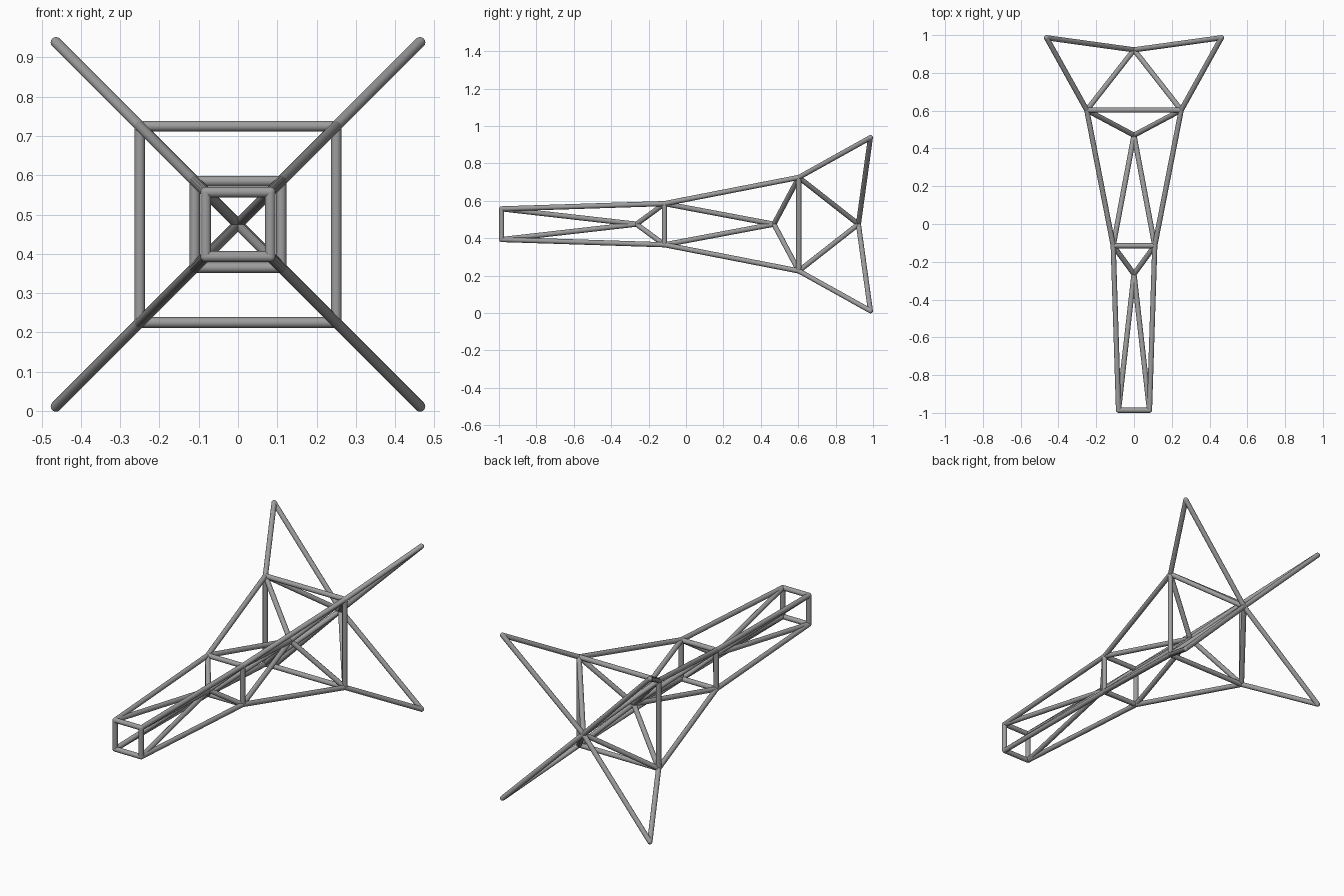
import bpy
from mathutils import Vector

cube = bpy.data.objects.get("Cube")
if cube:
    bpy.data.objects.remove(cube, do_unlink=True)

RADIUS = 0.0137
AXIS_Z = 0.475

steel = bpy.data.materials.new("grey steel")
steel.use_nodes = True
grey = (0.34, 0.34, 0.34, 1)
steel.diffuse_color = grey
steel.node_tree.nodes["Principled BSDF"].inputs["Base Color"].default_value = grey


def finish(name):
    obj = bpy.context.object
    obj.name = name
    obj.data.materials.append(steel)
    bpy.ops.object.shade_smooth_by_angle(angle=0.8)


def strut(name, a, b):
    d = b - a
    bpy.ops.mesh.primitive_cylinder_add(
        vertices=12, radius=RADIUS, depth=d.length, location=(a + b) / 2,
        rotation=d.to_track_quat("Z", "Y").to_euler())
    finish(name)


def joint(name, p):
    bpy.ops.mesh.primitive_uv_sphere_add(
        segments=12, ring_count=8, radius=RADIUS, location=p)
    finish(name)


def square(half, y):
    return [Vector((sx * half, y, AXIS_Z + sz * half))
            for sx, sz in ((1, 1), (-1, 1), (-1, -1), (1, -1))]


# Square frames along the axis, ending in four splayed tips
front = square(0.082, -0.986)
middle = square(0.11, -0.115)
rear = square(0.25, 0.603)
tips = square(0.463, 0.986)
stations = {"front": front, "middle": middle, "rear": rear, "tip": tips}

# Nodes on the centre line where the braces cross
hubs = [Vector((0, y, AXIS_Z)) for y in (-0.265, 0.47, 0.922)]

for name, corners in stations.items():
    for i, p in enumerate(corners):
        joint(name + "_joint", p)
        if name != "tip":
            strut(name + "_frame_bar", p, corners[(i + 1) % 4])

# Long rails and the braces from each bay's corners to its hub
bays = zip(("front", "middle", "rear"), (front, middle, rear),
           (middle, rear, tips), hubs)
for name, start, end, hub in bays:
    joint(name + "_hub", hub)
    for a, b in zip(start, end):
        strut(name + "_rail", a, b)
        strut(name + "_forward_brace", a, hub)
        strut(name + "_backward_brace", b, hub)
